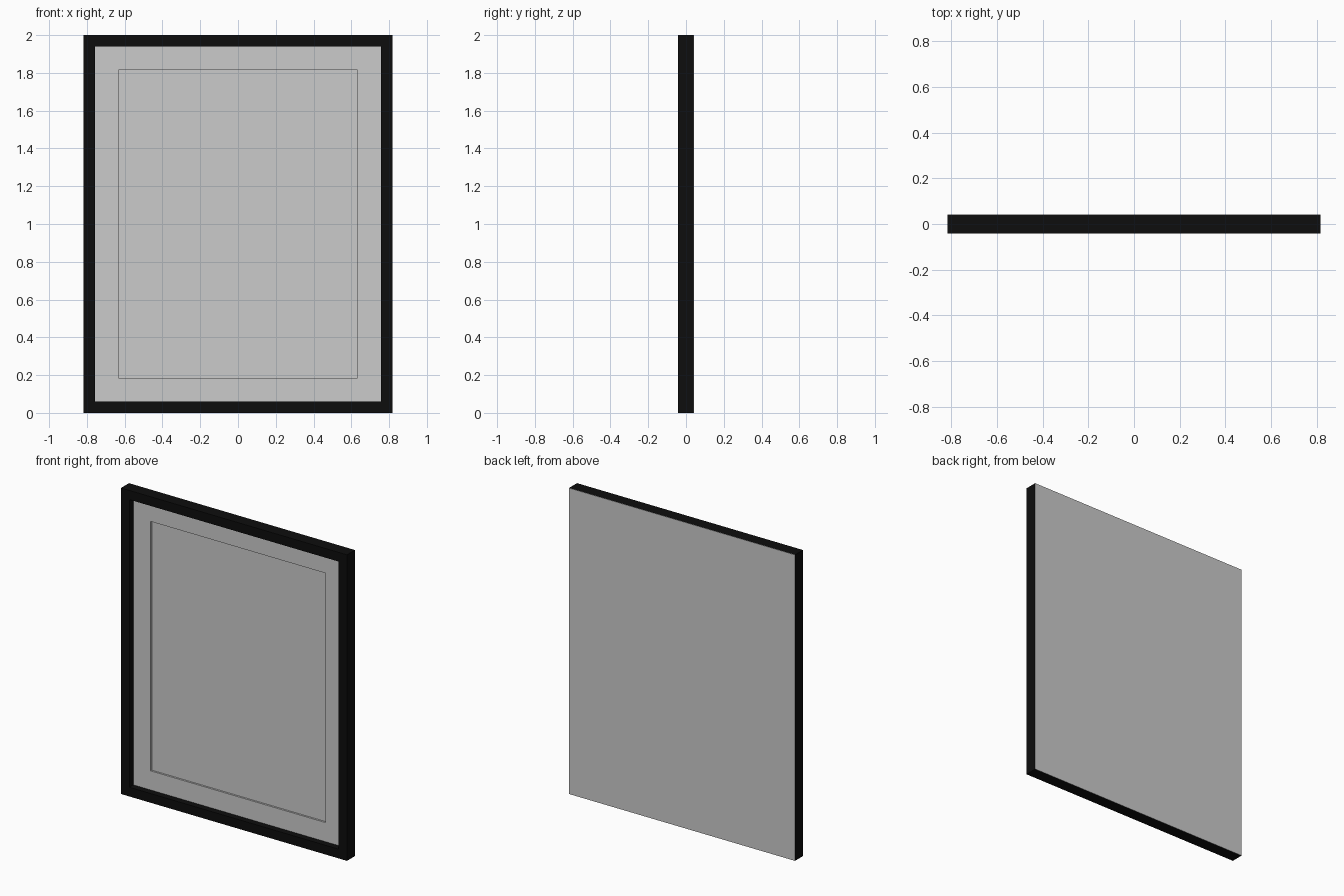
import bpy, bmesh

if "Cube" in bpy.data.objects:
    bpy.data.objects.remove(bpy.data.objects["Cube"])

HALF_W, H, HALF_D = 0.817, 2.0, 0.0415
BORDER, MAT = 0.06, 0.185          # inset of frame opening and mat window
MAT_Y, ART_Y, BACK_Y = 0.0, 0.012, 0.0395


def rect(bm, inset, y):
    x = HALF_W - inset
    return [bm.verts.new(p) for p in ((-x, y, inset), (x, y, inset),
                                      (x, y, H - inset), (-x, y, H - inset))]


def finish(name, bm, material=None):
    bmesh.ops.recalc_face_normals(bm, faces=bm.faces)
    me = bpy.data.meshes.new(name)
    bm.to_mesh(me)
    bm.free()
    ob = bpy.data.objects.new(name, me)
    bpy.context.collection.objects.link(ob)
    if material:
        me.materials.append(material)
    return ob


def ring(name, outer, inner, y0, y1, material=None):
    """Mitred rectangular border between two insets."""
    bm = bmesh.new()
    loops = [rect(bm, i, y) for i, y in
             ((outer, y0), (inner, y0), (inner, y1), (outer, y1))]
    for a, b in zip(loops, loops[1:] + loops[:1]):
        for i in range(4):
            j = (i + 1) % 4
            bm.faces.new((a[i], a[j], b[j], b[i]))
    return finish(name, bm, material)


def panel(name, inset, y0, y1):
    """Solid rectangular board."""
    bm = bmesh.new()
    a, b = rect(bm, inset, y0), rect(bm, inset, y1)
    bm.faces.new(a)
    bm.faces.new(b)
    for i in range(4):
        j = (i + 1) % 4
        bm.faces.new((a[i], a[j], b[j], b[i]))
    return finish(name, bm)


black = bpy.data.materials.new("black_frame")
black.diffuse_color = (0.004, 0.004, 0.004, 1)
black.use_nodes = True
black.node_tree.nodes["Principled BSDF"].inputs["Base Color"].default_value = black.diffuse_color

# Black moulding, recessed mat with window, picture sheet and backing board
ring("frame", 0, BORDER, -HALF_D, BACK_Y, black)
ring("mat_border", BORDER, MAT, MAT_Y, ART_Y)
panel("picture_sheet", BORDER, ART_Y, ART_Y + 0.004)
panel("backing_board", 0, BACK_Y, HALF_D)
